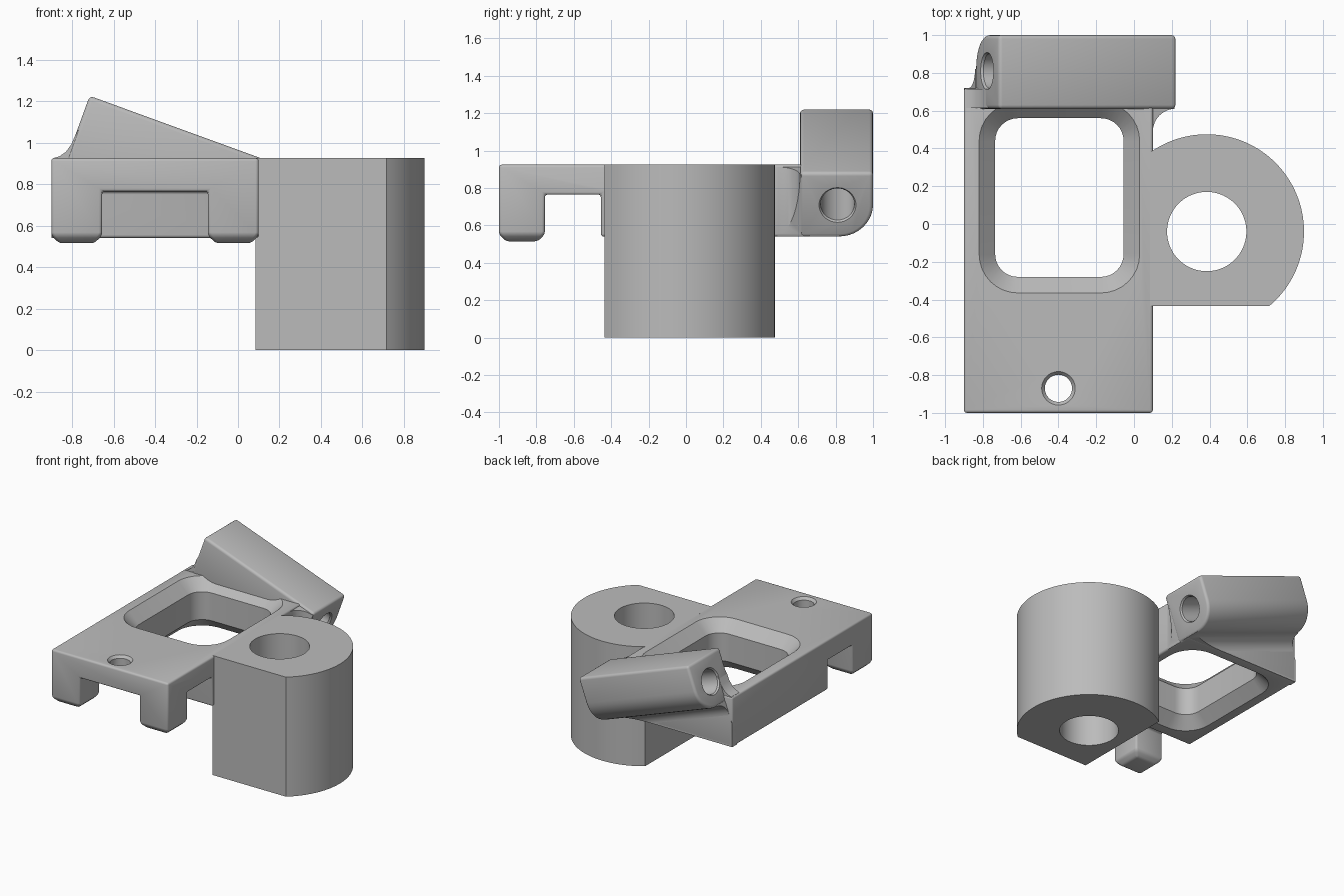
import bpy, bmesh
from math import sin, cos, pi, radians

cube = bpy.data.objects.get("Cube")
if cube:
    bpy.data.objects.remove(cube, do_unlink=True)

grey = bpy.data.materials.new("plain_grey")
grey.use_nodes = True
COLOUR = (0.5, 0.5, 0.5, 1)
grey.diffuse_color = COLOUR
grey.node_tree.nodes["Principled BSDF"].inputs["Base Color"].default_value = COLOUR


# Helpers
def loft(name, rings):
    """Closed solid through rings of equal length."""
    bm = bmesh.new()
    rows = [[bm.verts.new(p) for p in ring] for ring in rings]
    n = len(rows[0])
    for a, b in zip(rows, rows[1:]):
        for i in range(n):
            j = (i + 1) % n
            bm.faces.new((a[i], a[j], b[j], b[i]))
    bm.faces.new(rows[0])
    bm.faces.new(rows[-1])
    bmesh.ops.recalc_face_normals(bm, faces=bm.faces)
    mesh = bpy.data.meshes.new(name)
    bm.to_mesh(mesh)
    bm.free()
    mesh.materials.append(grey)
    ob = bpy.data.objects.new(name, mesh)
    bpy.context.collection.objects.link(ob)
    return ob


def arc(cx, cy, r, start, end, steps=10):
    angles = [radians(start + (end - start) * i / steps) for i in range(steps + 1)]
    return [(cx + r * cos(a), cy + r * sin(a)) for a in angles]


def prism(name, points, place, start, end):
    return loft(name, [[place(p, d) for p in points] for d in (start, end)])


def along_x(p, d):
    return (d, p[0], p[1])


def along_y(p, d):
    return (p[0], d, p[1])


def along_z(p, d):
    return (p[0], p[1], d)


def rect(x0, x1, y0, y1):
    return [(x0, y0), (x1, y0), (x1, y1), (x0, y1)]


def box(name, x, y, z):
    return prism(name, rect(*x, *y), along_z, *z)


def apply(ob, mod):
    bpy.context.view_layer.objects.active = ob
    with bpy.context.temp_override(object=ob, active_object=ob):
        bpy.ops.object.modifier_apply(modifier=mod.name)


def boolean(ob, other, operation="DIFFERENCE"):
    mod = ob.modifiers.new("boolean", "BOOLEAN")
    mod.solver = "EXACT"
    mod.operation = operation
    mod.object = other
    apply(ob, mod)
    bpy.data.objects.remove(other, do_unlink=True)


def bevel(ob, width):
    bm = bmesh.new()
    bm.from_mesh(ob.data)
    bmesh.ops.dissolve_limit(bm, angle_limit=0.01, verts=bm.verts, edges=bm.edges)
    bm.to_mesh(ob.data)
    bm.free()
    mod = ob.modifiers.new("bevel", "BEVEL")
    mod.width = width
    mod.segments = 3
    mod.limit_method = "ANGLE"
    mod.angle_limit = radians(40)
    apply(ob, mod)


def round_rect(x0, x1, y0, y1, r, grow, z):
    pts = []
    for cx, cy, a in ((x1 - r, y1 - r, 0), (x0 + r, y1 - r, 90),
                      (x0 + r, y0 + r, 180), (x1 - r, y0 + r, 270)):
        pts += arc(cx, cy, r + grow, a, a + 90, 8)
    return [(x, y, z) for x, y in pts]


# Base plate: thin front tongue and thick frame, with two tapered feet
TOP = 0.925
side = [(-1, TOP), (-1, 0.765), (-0.455, 0.765), (-0.455, 0.54), (0.72, 0.54), (0.72, TOP)]
plate = prism("base_plate", side, along_x, -0.9, 0.1)
for x0, x1 in ((-0.9, -0.655), (-0.145, 0.1)):
    levels = ((0.515, 0.038), (0.552, 0), (0.85, 0))
    foot = loft("foot", [[(x, y, z) for x, y in rect(x0 + i, x1 - i, -1 + i, -0.755 - i)]
                         for z, i in levels])
    boolean(plate, foot, "UNION")
bevel(plate, 0.015)

# Window with chamfered rims, and the countersunk screw hole
window = loft("window_cutter", [round_rect(-0.735, -0.055, -0.28, 0.56, 0.12, g, z) for z, g in
                                ((0.53, 0.095), (0.625, 0), (0.84, 0), (0.93, 0.09))])
boolean(plate, window)
screw = loft("screw_cutter", [[(x, y, z) for x, y in arc(-0.4, -0.87, r, 0, 352.5, 47)] for z, r in
                              ((0.7, 0.072), (0.905, 0.072), (0.93, 0.093))])
boolean(plate, screw)

# Round sleeve with a flat front and flat inner side
CX, CY = 0.385, -0.04
outline = arc(CX, CY, 0.515, -50.1, 125.6, 60) + [(0.085, -0.435)]
sleeve = prism("round_sleeve", outline, along_z, 0, TOP)
boolean(sleeve, prism("bore_cutter", arc(CX, CY, 0.21, 0, 355, 71), along_z, -0.1, 1.1))

# Tilted bar: section points are (y, height), swept down the slope
TILT = radians(20)


def along_bar(p, d):
    y, h = p
    return (-0.715 + d * cos(TILT) + h * sin(TILT), y, 1.225 - d * sin(TILT) + h * cos(TILT))


section = [(0.61, -0.37), (0.61, 0), (1, 0)] + arc(0.82, -0.19, 0.18, 0, -90)
bar = prism("tilted_bar", section, along_bar, 0, 1)
bevel(bar, 0.02)
hole_levels = ((-0.02, 0.113), (0.012, 0.09), (0.988, 0.09), (1.02, 0.113))
bar_hole = loft("bar_hole_cutter", [[along_bar(p, d) for p in arc(0.81, -0.185, r, 0, 352.5, 47)]
                                    for d, r in hole_levels])
boolean(bar, bar_hole)

# Concave blend under the bar
under = [(0.66, -0.36), (0.82, -0.36)] + arc(0.82, -0.47, 0.1, 90, 180) + [(0.72, -0.9), (0.66, -0.9)]
blend = prism("under_blend", under, along_bar, 0, 1)
boolean(blend, box("clip", (-0.9, 1), (0, 2), (0.541, 0.92)), "INTERSECT")

# Concave blend from plate top to the high end of the bar
high = [(-0.76, 0.9), (-0.77, 1.06), (-0.785, 1.035)]
high += [(-0.802, 0.993), (-0.83, 0.955), (-0.86, 0.934), (-0.89, 0.925), (-0.89, 0.9)]
high_blend = prism("high_end_blend", high, along_y, 0.615, 0.715)

# Concave blend between plate side and bar front
corner = [(0.22, 0.63), (0.08, 0.63), (0.08, 0.49)] + arc(0.22, 0.49, 0.12, 180, 90)
side_blend = prism("side_blend", corner, along_z, 0.541, 0.92)
boolean(side_blend, prism("clip", rect(0, 2, -1, -0.015), along_bar, -0.5, 0.995), "INTERSECT")

# Smooth shading with sharp edges kept
for ob in (plate, sleeve, bar, blend, high_blend, side_blend):
    bpy.ops.object.select_all(action="DESELECT")
    ob.select_set(True)
    bpy.context.view_layer.objects.active = ob
    bpy.ops.object.shade_smooth_by_angle(angle=radians(35))
